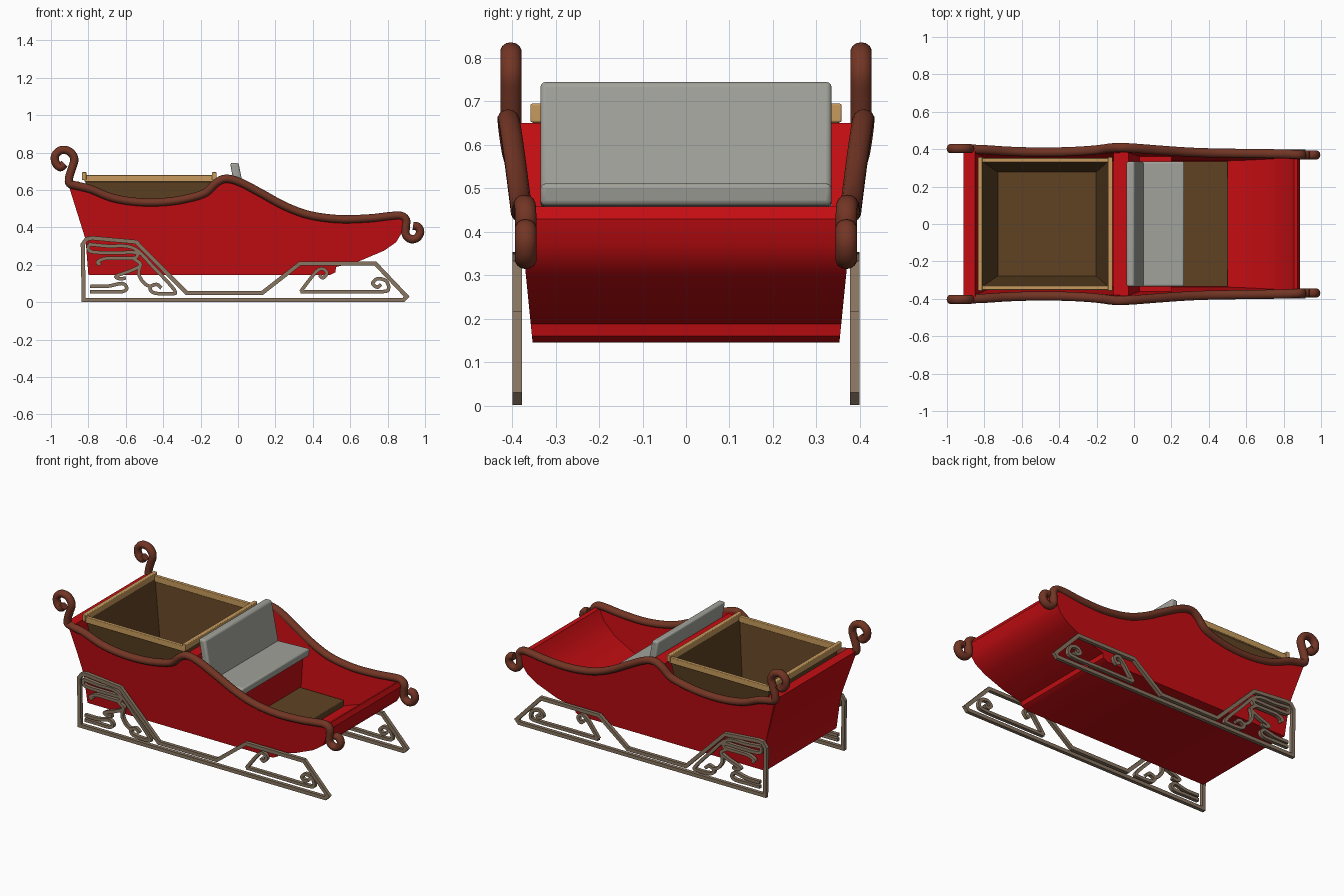
import bpy, bmesh, math
from mathutils import Vector

if "Cube" in bpy.data.objects:
    bpy.data.objects.remove(bpy.data.objects["Cube"])


def mat(name, c):
    m = bpy.data.materials.new(name)
    m.diffuse_color = (*c, 1)
    m.use_nodes = True
    m.node_tree.nodes["Principled BSDF"].inputs["Base Color"].default_value = m.diffuse_color
    return m


RED = mat("red paint", (0.55, 0.004, 0.006))
RAIL = mat("dark wood rail", (0.17, 0.036, 0.018))
BROWN = mat("brown box", (0.115, 0.055, 0.017))
TAN = mat("tan trim", (0.58, 0.33, 0.11))
GREY = mat("grey cushion", (0.36, 0.36, 0.325))
METAL = mat("bronze runner", (0.25, 0.18, 0.12))


def finish(name, bm, m, bevel=0, smooth=True):
    bmesh.ops.recalc_face_normals(bm, faces=bm.faces)
    me = bpy.data.meshes.new(name)
    bm.to_mesh(me)
    bm.free()
    ob = bpy.data.objects.new(name, me)
    bpy.context.collection.objects.link(ob)
    me.materials.append(m)
    if bevel:
        b = ob.modifiers.new("bevel", 'BEVEL')
        b.width, b.segments = bevel, 3
    if smooth:
        bpy.ops.object.select_all(action='DESELECT')
        ob.select_set(True)
        bpy.context.view_layer.objects.active = ob
        bpy.ops.object.shade_smooth_by_angle(angle=math.radians(35))
    return ob


def spline(pts, n=6):
    """Catmull-Rom curve through the points."""
    P = [Vector(p) for p in pts]
    P = [2 * P[0] - P[1]] + P + [2 * P[-1] - P[-2]]
    out = []
    for a, b, c, d in zip(P, P[1:], P[2:], P[3:]):
        for i in range(n):
            t = i / n
            out.append(0.5 * (2 * b + (c - a) * t + (2 * a - 5 * b + 4 * c - d) * t * t
                              + (3 * b - a - 3 * c + d) * t ** 3))
    return out + [P[-2]]


def prism(name, prof, y0, y1, m, bevel=0):
    """xz profile spanned between two y functions of z."""
    bm = bmesh.new()
    A = [bm.verts.new((x, y0(z), z)) for x, z in prof]
    B = [bm.verts.new((x, y1(z), z)) for x, z in prof]
    bm.faces.new(A)
    bm.faces.new(B)
    for i in range(len(A)):
        j = (i + 1) % len(A)
        bm.faces.new((A[i], A[j], B[j], B[i]))
    return finish(name, bm, m, bevel)


def sweep(name, pts, section, m, closed=False):
    """Sweep a section along a path lying roughly in the xz plane."""
    bm = bmesh.new()
    P = [Vector(p) for p in pts]
    n, rings = len(P), []
    for i, p in enumerate(P):
        a = P[i - 1] if i or closed else p
        b = P[(i + 1) % n] if i < n - 1 or closed else p
        d1, d2 = [Vector((v.x, v.z)) for v in (p - a, b - p)]
        d1 = d1.normalized() if d1.length else d2.normalized()
        d2 = d2.normalized() if d2.length else d1
        t = (d1 + d2).normalized()
        k = min(1.5, 1 / max(t.dot(d1), 0.1))
        N = Vector((-t.y, 0, t.x)) * k
        rings.append([bm.verts.new(p + N * u + Vector((0, v, 0))) for u, v in section])
    s = len(section)
    for i in range(n if closed else n - 1):
        r, q = rings[i], rings[(i + 1) % n]
        for j in range(s):
            bm.faces.new((r[j], r[(j + 1) % s], q[(j + 1) % s], q[j]))
    if not closed:
        bm.faces.new(rings[0])
        bm.faces.new(rings[-1])
    return finish(name, bm, m)


def box(name, x, y, z, m, bevel=0.004):
    return prism(name, [(x[0], z[0]), (x[1], z[0]), (x[1], z[1]), (x[0], z[1])],
                 lambda _: y[0], lambda _: y[1], m, bevel)


def hw(z):  # outer half width of the flaring hull
    return 0.353 + 0.1 * (z - 0.145)


# Hull: bottom shell with rear and front walls
outer = [(-0.912, 0.645), (-0.815, 0.335), (-0.8, 0.145), (0.49, 0.145), (0.52, 0.16), (0.525, 0.188),
         (0.65, 0.22), (0.78, 0.275), (0.845, 0.32), (0.875, 0.37), (0.888, 0.43), (0.875, 0.458)]
inner = [(0.855, 0.45), (0.82, 0.385), (0.74, 0.315), (0.6, 0.245), (0.5, 0.21), (-0.77, 0.19),
         (-0.78, 0.335), (-0.85, 0.645)]
prism("hull_shell", outer + inner, lambda z: -hw(z) + 0.004, lambda z: hw(z) - 0.004, RED)

# Rail line: x, z, y
crest = [(-0.9, 0.635, 0.403), (-0.86, 0.622, 0.4), (-0.79, 0.605, 0.397), (-0.685, 0.562, 0.39),
         (-0.58, 0.54, 0.386), (-0.47, 0.533, 0.385), (-0.35, 0.54, 0.387), (-0.24, 0.562, 0.393),
         (-0.17, 0.588, 0.4), (-0.12, 0.635, 0.407), (-0.067, 0.66, 0.409), (0.01, 0.642, 0.405),
         (0.125, 0.582, 0.396), (0.25, 0.514, 0.387), (0.38, 0.466, 0.381), (0.54, 0.444, 0.378),
         (0.7, 0.448, 0.376), (0.81, 0.46, 0.374), (0.87, 0.462, 0.371)]
rear_curl = [(-0.928, 0.74), (-0.95, 0.722), (-0.975, 0.745), (-0.977, 0.785), (-0.945, 0.813),
             (-0.9, 0.805), (-0.875, 0.765), (-0.888, 0.715), (-0.902, 0.67)]
front_curl = [(0.898, 0.44), (0.897, 0.4), (0.898, 0.36), (0.925, 0.337), (0.958, 0.345),
              (0.974, 0.375), (0.962, 0.403), (0.936, 0.408)]
rail = [(x, 0.403, z) for x, z in rear_curl] + [(x, y, z) for x, z, y in crest] \
    + [(x, 0.369, z) for x, z in front_curl]
round_sec = [(0.022 * math.cos(i * math.pi / 7), 0.025 * math.sin(i * math.pi / 7)) for i in range(14)]

# Runner paths in xz
frame = [(-0.825, 0.012), (0.885, 0.012), (0.902, 0.03), (0.735, 0.206), (0.33, 0.206), (0.13, 0.05),
         (-0.275, 0.05), (-0.545, 0.322), (-0.78, 0.343), (-0.81, 0.338), (-0.83, 0.31)]
scrolls = {
    "front_lower_scroll": [(0.335, 0.056), (0.55, 0.056), (0.77, 0.056), (0.805, 0.075), (0.79, 0.115),
                           (0.745, 0.125), (0.72, 0.1), (0.745, 0.08), (0.765, 0.095)],
    "front_upper_scroll": [(0.335, 0.056), (0.36, 0.09), (0.42, 0.165), (0.455, 0.178), (0.475, 0.155),
                           (0.455, 0.13), (0.435, 0.145)],
    "rear_arm_scroll": [(-0.8, 0.31), (-0.7, 0.3), (-0.56, 0.29), (-0.45, 0.185), (-0.34, 0.065),
                        (-0.36, 0.045), (-0.45, 0.05), (-0.47, 0.08), (-0.435, 0.095), (-0.41, 0.075)],
    "rear_upper_scroll": [(-0.8, 0.31), (-0.785, 0.27), (-0.65, 0.265), (-0.55, 0.265), (-0.54, 0.245),
                          (-0.57, 0.235), (-0.7, 0.235), (-0.75, 0.215), (-0.735, 0.2)],
    "rear_middle_scroll": [(-0.56, 0.235), (-0.52, 0.2), (-0.57, 0.17), (-0.65, 0.14), (-0.63, 0.125),
                           (-0.6, 0.13)],
    "rear_lower_scroll": [(-0.79, 0.056), (-0.7, 0.056), (-0.62, 0.056), (-0.595, 0.075),
                          (-0.62, 0.1), (-0.7, 0.085), (-0.79, 0.085)],
    "rear_brace": [(-0.52, 0.205), (-0.53, 0.15), (-0.5, 0.1), (-0.46, 0.08)],
}
flat_sec = [(-0.011, -0.011), (0.011, -0.011), (0.011, 0.011), (-0.011, 0.011)]
thin_sec = [(u * 0.85, v) for u, v in flat_sec]

panel = [(p.x, p.y) for p in spline([(x, z) for x, z, _ in crest], 3)] + outer[-2:0:-1]
for side, s in (("left", 1), ("right", -1)):
    # Flaring side wall, rail and runner
    prism(side + "_side_wall", panel, lambda z: s * hw(z), lambda z: s * (hw(z) - 0.022), RED)
    sweep(side + "_rail", [(p.x, s * p.y, p.z) for p in spline(rail, 5)], round_sec, RAIL)
    sweep(side + "_runner", [(x, s * 0.388, z) for x, z in frame], flat_sec, METAL, True)
    for name, path in scrolls.items():
        sweep(side + "_" + name, [(p.x, s * 0.388, p.y) for p in spline(path, 5)], thin_sec, METAL)
    # Cargo box side trim
    box(side + "_box_trim", (-0.82, -0.125), sorted((s * 0.329, s * 0.352)), (0.643, 0.68), TAN)

# Cargo box end trims
for name, x in (("rear", -0.823), ("front", -0.127)):
    box(name + "_box_trim", (x - 0.012, x + 0.012), (-0.358, 0.358), (0.652, 0.695), TAN)

# Tapered open cargo box
bm = bmesh.new()
lo, hi = [[bm.verts.new((x, y, z)) for x, y in ((a, -w), (b, -w), (b, w), (a, w))]
          for a, b, w, z in ((-0.73, -0.2, 0.28, 0.21), (-0.815, -0.135, 0.338, 0.66))]
bm.faces.new(lo)
for i in range(4):
    j = (i + 1) % 4
    bm.faces.new((lo[i], lo[j], hi[j], hi[i]))
cargo = finish("cargo_box", bm, BROWN, smooth=False)
sol = cargo.modifiers.new("thickness", 'SOLIDIFY')
sol.thickness, sol.offset = 0.01, 0

# Seat base with bulkhead, cushions and foot platform
prism("seat_base", [(-0.11, 0.2), (0.2, 0.2), (0.2, 0.45), (0.03, 0.45), (-0.03, 0.65), (-0.11, 0.64)],
      lambda z: -hw(z) + 0.006, lambda z: hw(z) - 0.006, RED)
prism("seat_back", [(0.005, 0.47), (0.055, 0.48), (0.003, 0.745), (-0.042, 0.745)],
      lambda z: -0.335, lambda z: 0.335, GREY, 0.012)
prism("seat", [(0.01, 0.45), (0.262, 0.46), (0.27, 0.512), (0.01, 0.502)],
      lambda z: -0.335, lambda z: 0.335, GREY, 0.012)
box("foot_platform", (0.19, 0.503), (-0.335, 0.335), (0.19, 0.248), BROWN)
